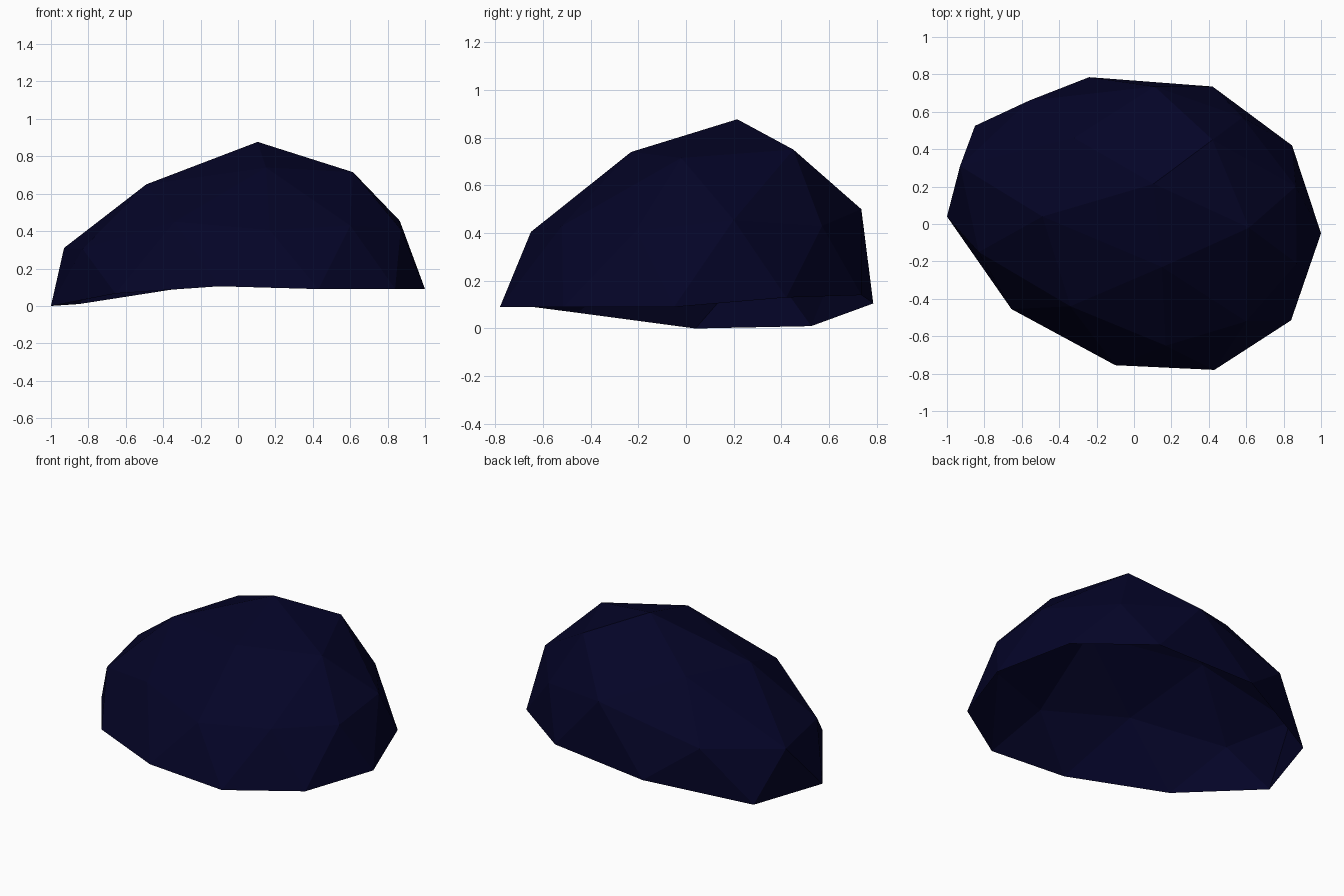
import bpy, bmesh

if "Cube" in bpy.data.objects:
    bpy.data.objects.remove(bpy.data.objects["Cube"])

# Dark navy colour
mat = bpy.data.materials.new("dark_navy")
mat.diffuse_color = (0.0012, 0.0012, 0.020, 1)
mat.use_nodes = True
mat.node_tree.nodes["Principled BSDF"].inputs["Base Color"].default_value = mat.diffuse_color

# Open faceted dome: rings of a deformed icosphere's upper half, listed clockwise
RIM = [(-1, .04, 0), (-.85, .525, .01), (-.24, .785, .105), (.42, .735, .14),
       (.845, .42, .13), (1, -.05, .09), (.84, -.515, .09), (.43, -.78, .09),
       (-.10, -.755, .105), (-.655, -.455, .066)]
MID = [(-.93, .31, .31), (-.56, .66, .345), (.11, .735, .50), (.58, .57, .43),
       (.865, .20, .455), (.87, -.21, .41), (.60, -.52, .43), (.17, -.65, .405),
       (-.34, -.44, .45), (-.83, -.15, .305)]
TOP = [(-.32, .46, .67), (.42, .45, .75), (.615, -.02, .715), (.15, -.23, .74),
       (-.49, .04, .65)]
PEAK = (.105, .215, .877)

bm = bmesh.new()
rim, mid, top = ([bm.verts.new(p) for p in ring] for ring in (RIM, MID, TOP))
peak = bm.verts.new(PEAK)

# lower side band
for i in range(10):
    j = (i + 1) % 10
    bm.faces.new((rim[j], rim[i], mid[i]))
    bm.faces.new((rim[j], mid[i], mid[j]))

# upper side band and cap
for k in range(5):
    v, a, b = mid[2 * k + 1], mid[2 * k], mid[(2 * k + 2) % 10]
    t, n = top[k], top[(k + 1) % 5]
    for face in ((v, a, t), (b, v, t), (b, t, n), (n, t, peak)):
        bm.faces.new(face)

me = bpy.data.meshes.new("dome_shell")
bm.to_mesh(me)
bm.free()
me.materials.append(mat)
bpy.context.collection.objects.link(bpy.data.objects.new("dome_shell", me))
